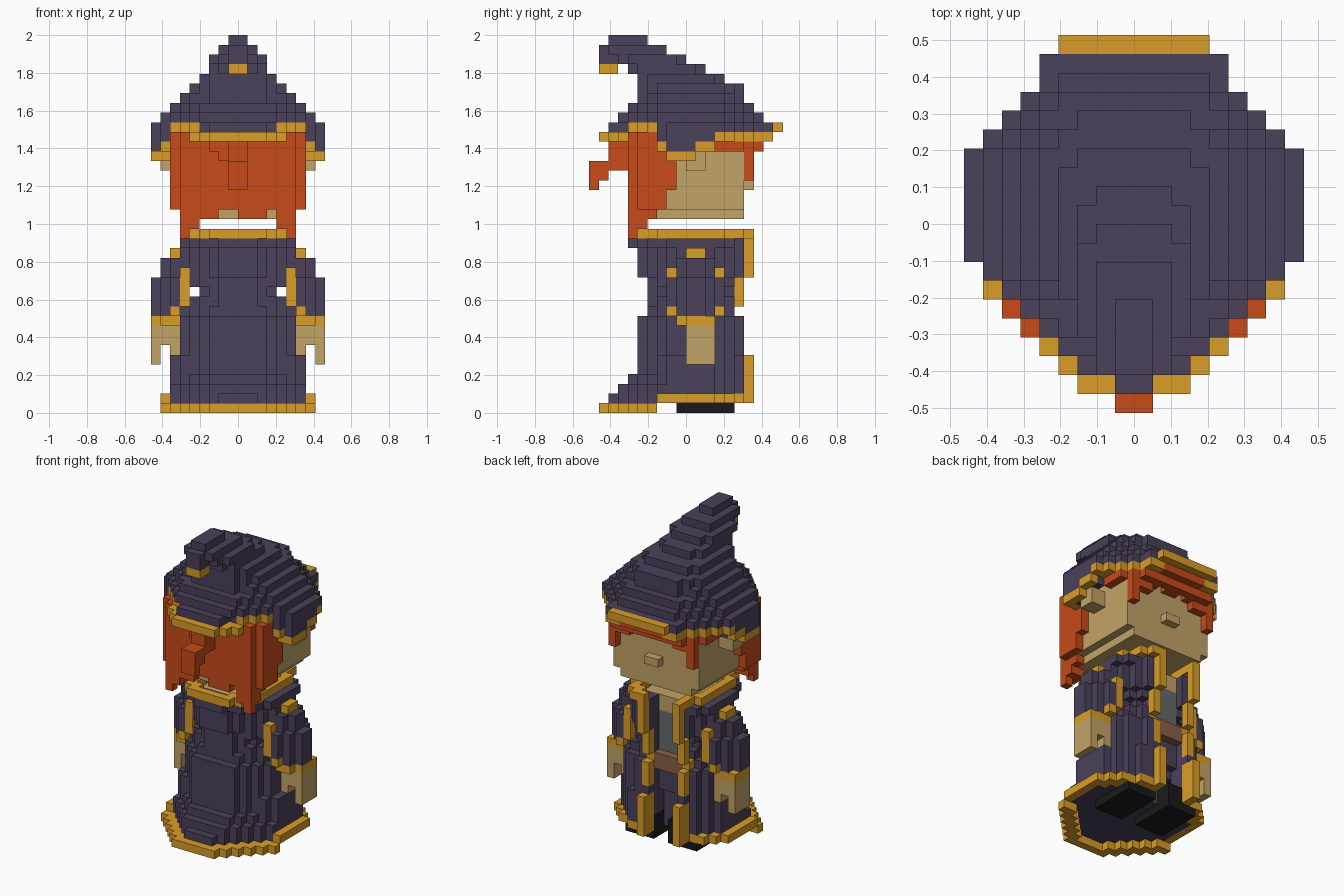
import bpy
import bmesh
from mathutils import Vector

if "Cube" in bpy.data.objects:
    bpy.data.objects.remove(bpy.data.objects["Cube"], do_unlink=True)

V = 2 / 39  # block size
COLOURS = {
    "purple_cloth": (0.07, 0.052, 0.1),
    "gold_trim": (0.7, 0.34, 0.02),
    "red_hair": (0.57, 0.07, 0.01),
    "tan_skin": (0.54, 0.37, 0.135),
    "grey_shirt": (0.13, 0.145, 0.15),
    "brown_belt": (0.25, 0.12, 0.055),
    "black_leather": (0.01, 0.01, 0.01),
}
PURPLE, GOLD, RED, TAN, GREY, BROWN, BLACK = range(7)

materials = []
for name, rgb in COLOURS.items():
    mat = bpy.data.materials.new(name)
    mat.use_nodes = True
    mat.diffuse_color = (*rgb, 1)
    shader = next(n for n in mat.node_tree.nodes if n.type == "BSDF_PRINCIPLED")
    shader.inputs["Base Color"].default_value = (*rgb, 1)
    shader.inputs["Roughness"].default_value = 0.9
    materials.append(mat)

cells = {}  # (i, j, k) -> (part, colour)


def put(part, colour, i, j, k):
    cells[i, j, k] = (part, colour)


def block(part, colour, i, j, k):
    """Solid block of cells, ends inclusive."""
    for x in range(i[0], i[1] + 1):
        for y in range(j[0], j[1] + 1):
            for z in range(k[0], k[1] + 1):
                put(part, colour, x, y, z)


def box(part, colour, a, j, k):
    """Mirrored block; a counts columns out from the middle."""
    block(part, colour, a, j, k)
    block(part, colour, (-1 - a[1], -1 - a[0]), j, k)


def carve(columns, j, k):
    for x in columns:
        for y in range(j[0], j[1] + 1):
            for z in range(k[0], k[1] + 1):
                cells.pop((x, y, z), None)


def disc(j0, j1, hw, power=1.8):
    """Rounded footprint from row j0 up to (not including) j1."""
    mid, half = (j0 + j1) / 2, (j1 - j0) / 2
    return {(i, j) for i in range(-hw, hw) for j in range(j0, j1)
            if (max(0, abs(i + .5) - .5) / hw) ** power
            + (max(0, abs(j + .5 - mid) - .5) / half) ** power < .98}


def robe_shape(j0, j1, hw):
    """Footprint that tapers at the back and stays full at the front."""
    return disc(j0, j1, hw, 1.4) | disc(-3, j1, hw, 1.5)


def ring(shape):
    around = [(x, y) for x in (-1, 0, 1) for y in (-1, 0, 1)]
    return {(i, j) for i, j in shape
            if any((i + x, j + y) not in shape for x, y in around)}


# Robe: stacked rounded layers (first level, last level, back, front, half width)
for k0, k1, j0, j1, hw in ((2, 2, -7, 6, 7), (3, 3, -6, 6, 7),
                           (4, 5, -5, 6, 7), (6, 9, -5, 6, 6), (10, 10, -4, 5, 6),
                           (11, 11, -4, 5, 5), (12, 12, -4, 5, 4), (13, 13, -4, 5, 5),
                           (14, 16, -5, 6, 5), (17, 17, -6, 6, 6)):
    for i, j in robe_shape(j0, j1, hw):
        for k in range(k0, k1 + 1):
            put("robe", PURPLE, i, j, k)

# Hem, lower at the trailing side, around the lowest robe layer
hem = robe_shape(-9, 6, 8)
for i, j in hem:
    put("robe", PURPLE, i, j, 1)
for i, j in ring(hem):
    cells.pop((i, j, 1))
    put("robe_hem", GOLD, i, j, 1 if j >= -3 else 0)

# Open coat front, slightly off centre, with clothing inside
carve(range(-3, 1), (4, 6), (6, 18))
carve(range(-3, 1), (3, 6), (0, 5))
block("shirt", GREY, (-3, 0), (3, 3), (11, 15))
block("belt", BROWN, (-3, 0), (3, 4), (9, 10))
box("neck", TAN, (0, 2), (-3, 3), (16, 17))
for i in (-4, 1):
    for j, k0, k1 in ((6, 1, 5), (5, 1, 5), (5, 7, 9), (4, 10, 10),
                      (5, 11, 13), (6, 14, 18)):
        block("coat_trim", GOLD, (i, i), (j, j), (k0, k1))
    block("robe", PURPLE, (i, i), (5, 5), (6, 6))

# Collar
for i, j in ring(disc(-6, 7, 5)):
    if j < 5 or i not in range(-3, 1):
        put("collar", GOLD, i, j, 18)

# Boots
box("boots", BLACK, (1, 4), (-1, 4), (0, 0))
box("boots", BLACK, (1, 3), (1, 4), (1, 2))
box("boots", BLACK, (1, 2), (0, 2), (3, 4))

# Sleeves, cuffs and hands
box("sleeves", PURPLE, (5, 7), (-1, 2), (10, 13))
box("sleeves", PURPLE, (8, 8), (0, 1), (10, 13))
box("sleeves", PURPLE, (5, 6), (-1, 2), (14, 15))
box("sleeves", PURPLE, (7, 7), (0, 1), (14, 15))
box("sleeves", PURPLE, (5, 5), (-1, 2), (16, 16))
box("sleeve_trim", GOLD, (6, 6), (0, 1), (16, 16))
box("sleeve_trim", GOLD, (6, 7), (-1, 2), (9, 9))
box("sleeve_trim", GOLD, (8, 8), (0, 2), (9, 9))
for j in (-2, 3):
    box("sleeve_trim", GOLD, (5, 5), (j, j), (11, 14))
    box("sleeve_trim", GOLD, (6, 6), (j, j), (10, 10))
    box("sleeves", PURPLE, (6, 6), (j, j), (11, 13))
box("hands", TAN, (6, 8), (0, 2), (7, 8))
box("hands", TAN, (6, 6), (0, 2), (6, 6))
box("hands", TAN, (8, 8), (0, 2), (5, 6))

# Head with a narrower chin, ears and nose
box("head", TAN, (0, 4), (-5, 5), (20, 20))
box("head", TAN, (0, 5), (-5, 5), (21, 28))
box("ears", TAN, (6, 7), (0, 1), (25, 26))
box("nose", TAN, (0, 0), (6, 6), (23, 23))

# Hair: back sheet, side sheets, hanging locks, fringe and curled tuft
box("hair", RED, (0, 5), (-6, -4), (21, 28))
box("hair", RED, (0, 5), (-6, -6), (20, 20))
box("hair", RED, (5, 5), (-5, -4), (20, 20))
carve((-2, -1, 3), (-6, -6), (20, 20))
box("hair", RED, (6, 6), (-5, -3), (21, 28))
box("hair", RED, (6, 6), (-2, -2), (23, 28))
box("hair", RED, (4, 5), (-6, -5), (19, 19))
box("hair", RED, (5, 5), (-6, -6), (18, 18))
box("hair", RED, (6, 6), (-1, 4), (28, 28))
box("hair", RED, (6, 6), (3, 5), (27, 28))
for a, low in enumerate((27, 28, 27, 26, 26, 24)):
    box("fringe", RED, (a, a), (6, 6), (low, 28))
box("fringe", RED, (0, 4), (7, 7), (27, 28))
box("fringe", RED, (0, 3), (8, 8), (28, 28))
for left, low in ((-3, 27), (-2, 26)):
    block("hair_tuft", RED, (left, 0), (-7, -7), (low, 28))
for j, low, high in ((-10, 23, 25), (-9, 24, 25), (-8, 25, 27), (-7, 25, 27)):
    box("hair_tuft", RED, (0, 0), (j, j), (low, high))

# Hat brim: half widths and lower edge for each row, back to front
widths = (3, 4, 5, 5, 6, 7, 8, 9, 9, 9, 9, 9, 9, 8, 7, 6, 5, 5, 4)
edges = (28, 28, 28, 29, 29, 29, 27, 26, 26, 26, 27, 27, 28, 28, 28, 28, 28, 28, 29)
brim = {(i, j) for j, w in zip(range(-9, 10), widths) for i in range(-w, w)}
rim = ring(brim)
for i, j in brim:
    low = edges[j + 9]
    if (i, j) in rim:
        put("hat_trim", GOLD, i, j, low)
        low += 1
    elif abs(i + .5) < 7:
        low = max(low, 28)
    for k in range(low, 30 if j > -7 else 29):
        if (i, j, k) not in cells:
            put("hat", PURPLE, i, j, k)

# Hat crown leaning into a drooping tip (level, back, front, half width)
for k, j0, j1, hw in ((29, -8, 8, 5), (30, -7, 8, 8), (31, -6, 7, 7), (32, -5, 6, 6),
                      (33, -5, 6, 5), (34, -5, 4, 4), (35, -6, 2, 3), (36, -7, 0, 3),
                      (37, -8, -2, 2), (38, -8, -4, 1)):
    for i, j in disc(j0, j1, hw):
        put("hat", PURPLE, i, j, k)
box("hat", PURPLE, (0, 0), (-9, -7), (36, 37))
box("hat_tip", GOLD, (0, 0), (-9, -8), (35, 35))

# Turn every part into a mesh of its exposed block faces
DIRECTIONS = [Vector(s if a == n else 0 for a in range(3)) for n in range(3) for s in (1, -1)]
meshes = {}
for cell, (part, colour) in cells.items():
    bm, verts = meshes.setdefault(part, (bmesh.new(), {}))
    centre = Vector(cell) + Vector((.5, .5, .5))
    for d in DIRECTIONS:
        if tuple(int(c) for c in Vector(cell) + d) in cells:
            continue
        u = Vector((d.y, d.z, d.x))
        w = d.cross(u)
        corners = []
        for p, q in ((-1, -1), (1, -1), (1, 1), (-1, 1)):
            point = centre + (d + u * p + w * q) / 2
            key = tuple(round(c) for c in point)
            if key not in verts:
                verts[key] = bm.verts.new(Vector(key) * V)
            corners.append(verts[key])
        bm.faces.new(corners).material_index = colour

for part, (bm, verts) in meshes.items():
    mesh = bpy.data.meshes.new(part)
    bm.to_mesh(mesh)
    bm.free()
    for mat in materials:
        mesh.materials.append(mat)
    bpy.context.scene.collection.objects.link(bpy.data.objects.new(part, mesh))
